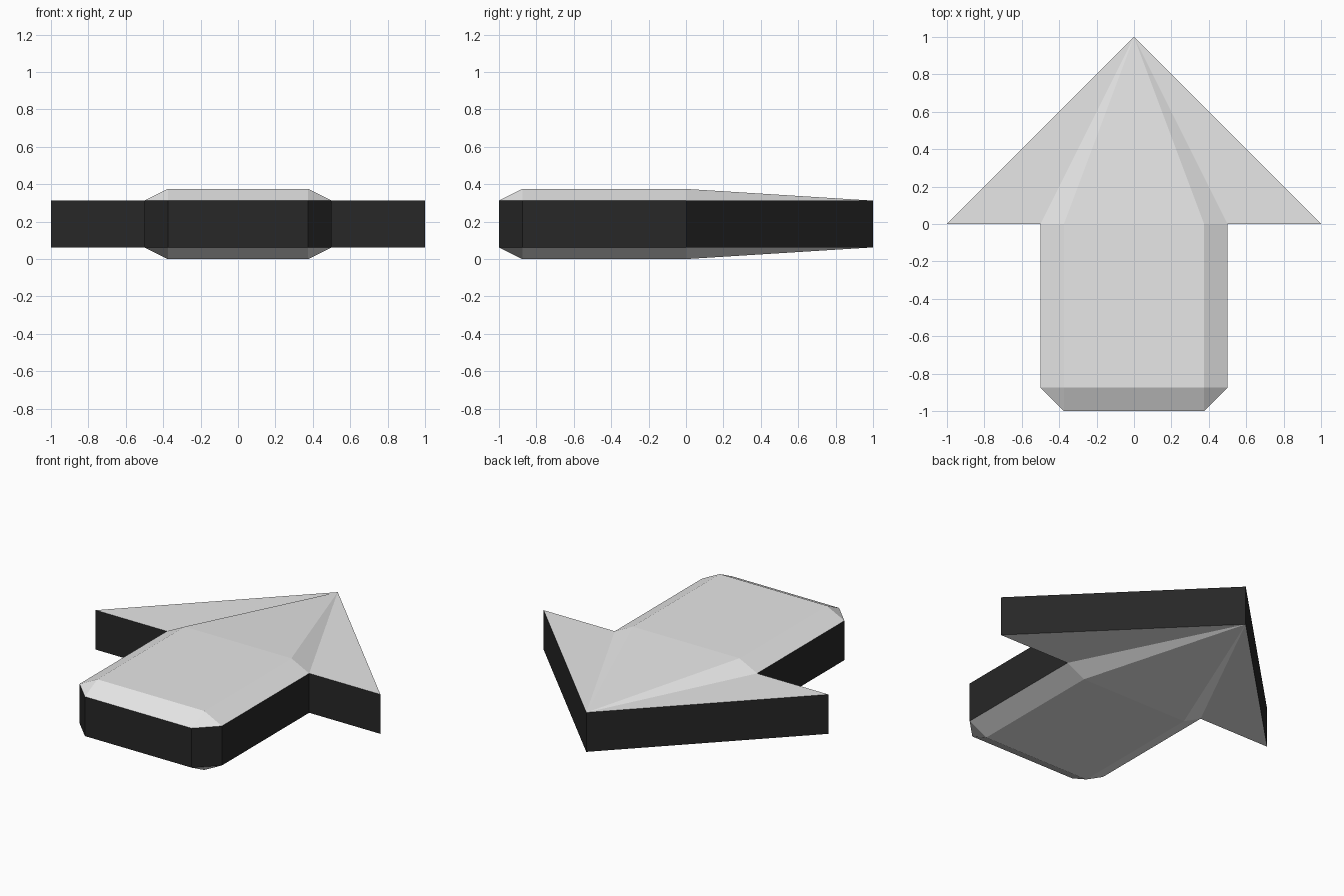
import bpy

if "Cube" in bpy.data.objects:
    bpy.data.objects.remove(bpy.data.objects["Cube"])

MID, RIM, CROWN = 0.1875, 0.125, 0.1875   # mid height, half wall height, half full height


def material(name, value):
    m = bpy.data.materials.new(name)
    m.diffuse_color = (value, value, value, 1)
    m.use_nodes = True
    m.node_tree.nodes["Principled BSDF"].inputs["Base Color"].default_value = m.diffuse_color
    return m


def build(name, verts, faces, mat, axes):
    """Half part, mirrored across the given axes about mid height."""
    mesh = bpy.data.meshes.new(name)
    mesh.from_pydata(verts, [], faces)
    mesh.materials.append(mat)
    ob = bpy.data.objects.new(name, mesh)
    ob.location.z = MID
    bpy.context.collection.objects.link(ob)
    mod = ob.modifiers.new("mirror", 'MIRROR')
    mod.use_axis = axes
    return ob


# right half of the arrow outline, tail centre to tip
outline = [(0, -1), (0.375, -1), (0.5, -0.875), (0.5, 0), (1, 0), (0, 1)]
n = len(outline)

# dark vertical wall all around
wall_verts = [(x, y, z) for z in (-RIM, RIM) for x, y in outline]
wall_faces = [(i, i + 1, n + i + 1, n + i) for i in range(n - 1)]
build("side_wall", wall_verts, wall_faces, material("black", 0.02), (True, False, False))

# grey bevelled covers, top and bottom: rim points 0-5, raised plateau points 6-9
crown = [(0, -0.875), (0.375, -0.875), (0.375, 0), (0, 0)]
cover_verts = [(x, y, RIM) for x, y in outline] + [(x, y, CROWN) for x, y in crown]
cover_faces = [
    (6, 7, 8, 9),   # flat plateau
    (0, 1, 7, 6),   # tail bevel
    (1, 2, 7),      # corner bevel
    (2, 3, 8, 7),   # side bevel
    (9, 8, 5),      # slope to the tip
    (8, 3, 5),      # narrow side slope
    (3, 4, 5),      # flat wing
]
build("covers", cover_verts, cover_faces, material("light grey", 0.8), (True, False, True))
